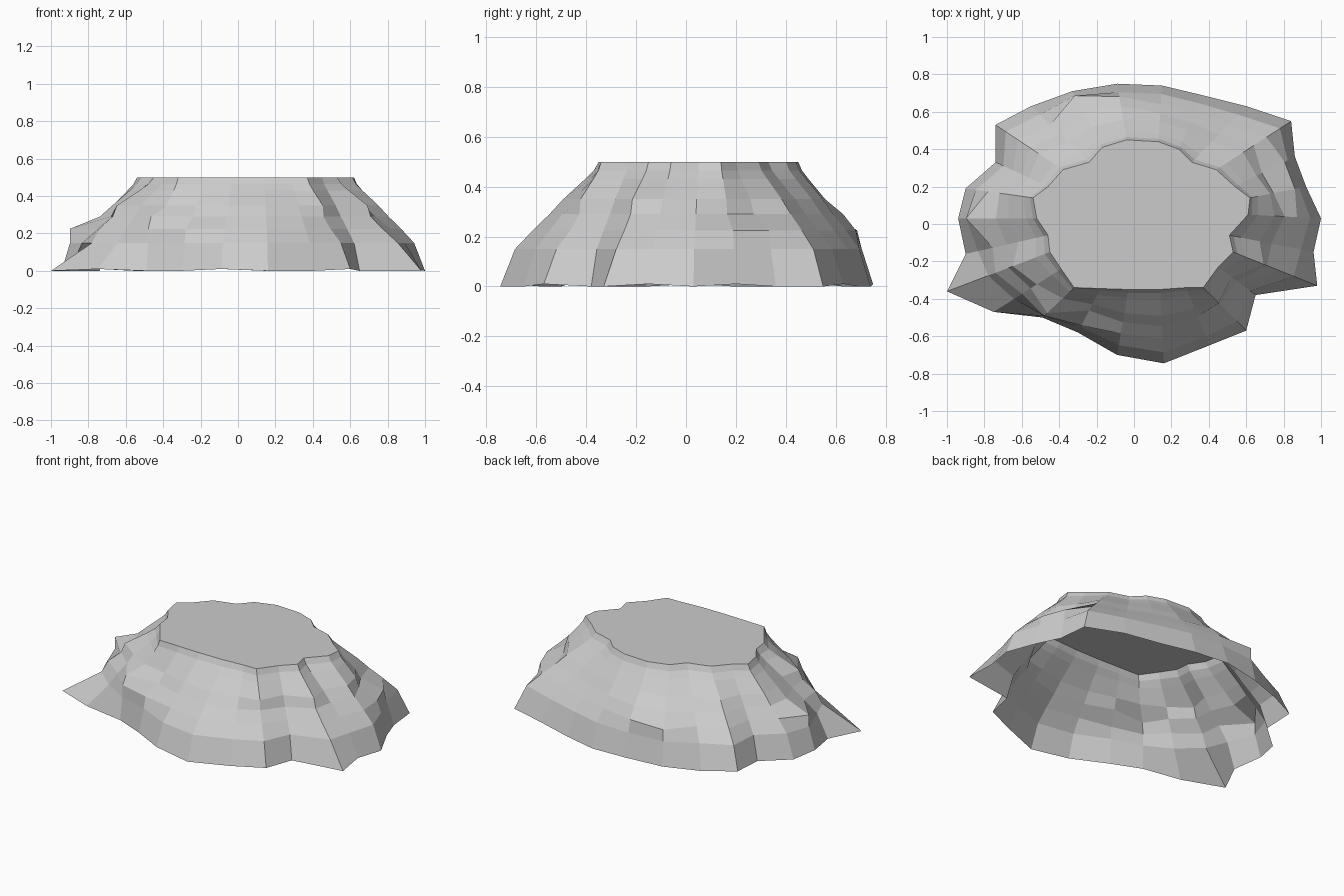
import bpy, bmesh

# Ragged ground outline and plateau rim, counterclockwise from the right
foot = [(1.0, .03), (.92, .2), (.86, .36), (.84, .55), (.6, .63), (.36, .69), (.15, .74),
        (-.09, .75), (-.33, .71), (-.55, .63), (-.74, .53), (-.74, .33), (-.9, .19),
        (-.94, .03), (-.9, -.16), (-1.0, -.36), (-.75, -.47), (-.49, -.5), (-.3, -.58),
        (-.09, -.7), (.16, -.745), (.4, -.65), (.6, -.57), (.65, -.38), (.98, -.33), (.96, -.15)]
rim = [(.61, .05), (.62, .14), (.54, .2), (.44, .29), (.31, .33), (.24, .4), (.13, .44),
       (-.04, .45), (-.17, .41), (-.24, .33), (-.38, .29), (-.46, .2), (-.54, .14),
       (-.52, .03), (-.46, -.06), (-.45, -.15), (-.39, -.24), (-.32, -.34), (-.18, -.345),
       (-.03, -.35), (.14, -.35), (.28, -.34), (.37, -.34), (.45, -.23), (.53, -.15), (.51, -.06)]
# Usual slope: height and inward fraction of each rock layer
layers = [(.005, 0), (.15, .15), (.225, .33), (.29, .5), (.35, .64), (.43, .86), (.465, .95), (.5, 1)]
# Columns with ledges or spurs: own inward fractions for the three lower layers
ledges = {1: (.12, .2, .58), 2: (.12, .17, .55), 7: (.15, .23, .4), 8: (.08, .08, .4),
          13: (.1, .1, .48), 15: (.4, .47, .6), 16: (.3, .42, .55), 17: (.05, .06, .15),
          18: (.12, .16, .5), 22: (.22, .46, .62), 24: (.28, .46, .6)}

bm = bmesh.new()
rings = []
for k, (z, usual) in enumerate(layers):
    ring = []
    for i, ((x0, y0), (x1, y1)) in enumerate(zip(foot, rim)):
        t = ledges[i][k - 1] if i in ledges and 1 <= k <= 3 else usual
        ring.append(bm.verts.new((x0 + (x1 - x0) * t, y0 + (y1 - y0) * t, z)))
    rings.append(ring)
for i, v in enumerate(rings[0]):
    v.co.z = .01 * (i % 3 == 1)

# Rock walls, open underneath
n = len(foot)
for lower, upper in zip(rings, rings[1:]):
    for i in range(n):
        j = (i + 1) % n
        bm.faces.new((lower[i], lower[j], upper[j], upper[i]))

# Flat plateau
bm.faces.new(rings[-1])

mesh = bpy.data.meshes.new("rock_plateau")
bm.to_mesh(mesh)
bm.free()
bpy.context.collection.objects.link(bpy.data.objects.new("rock_plateau", mesh))
